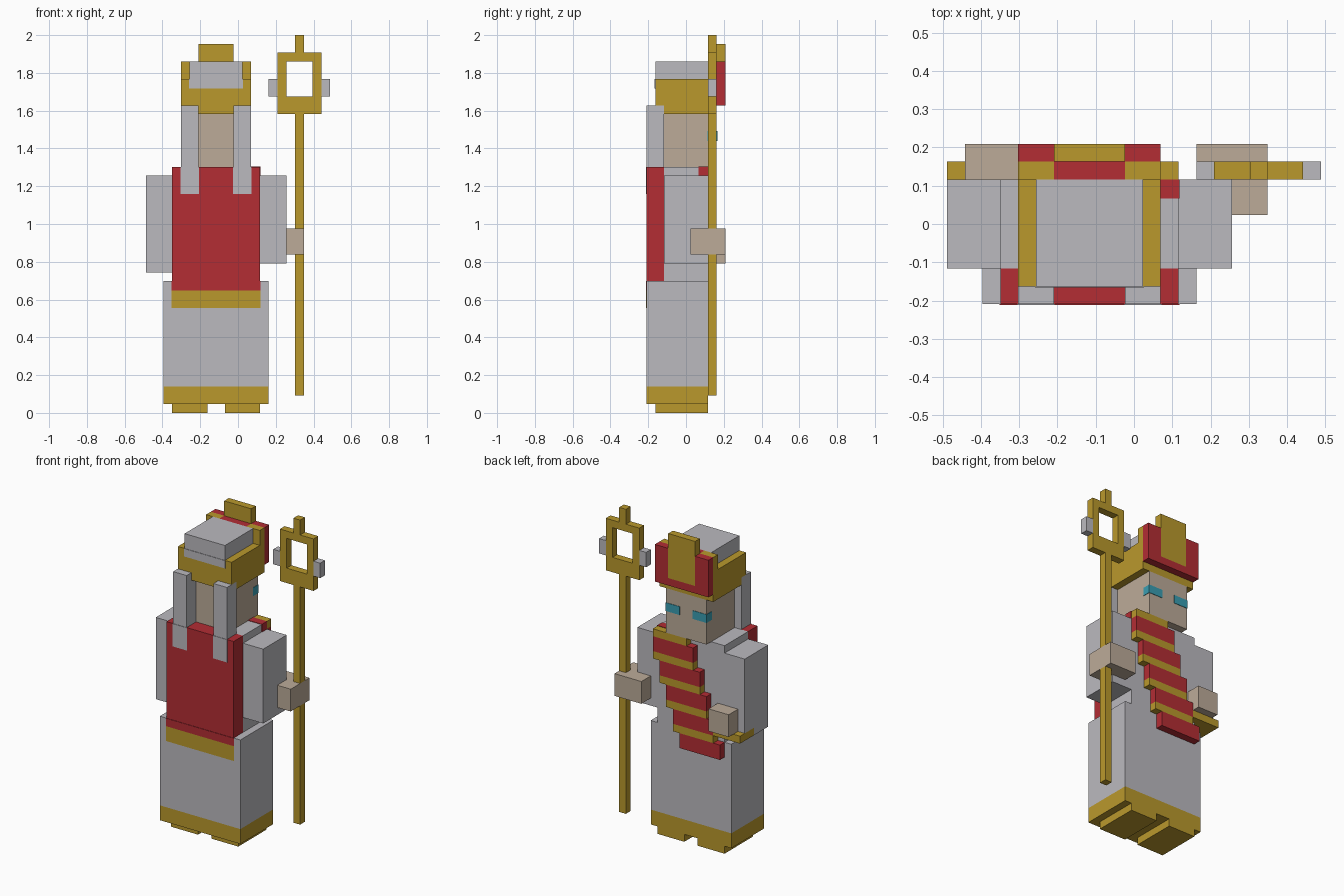
import bpy
import bmesh

cube = bpy.data.objects.get("Cube")
if cube:
    bpy.data.objects.remove(cube, do_unlink=True)

# One block is 1/43 of the height; parts are placed on the block grid
UNIT = 2 / 43
ORIGIN = (10.5, 4.5, 0)
MIDLINE = 8      # symmetry line of the figure, in blocks
PAINT = 0.06     # how far painted plates stand proud, in blocks


def make_material(name, rgb):
    linear = [((c / 255 + 0.055) / 1.055) ** 2.4 for c in rgb]
    mat = bpy.data.materials.new(name)
    mat.use_nodes = True
    mat.diffuse_color = (*linear, 1)
    shader = next(n for n in mat.node_tree.nodes if n.type == 'BSDF_PRINCIPLED')
    shader.inputs["Base Color"].default_value = (*linear, 1)
    shader.inputs["Roughness"].default_value = 0.9
    return mat


cloth = make_material("pale grey cloth", (187, 186, 191))
gold = make_material("gold", (186, 153, 44))
red = make_material("red cloth", (179, 45, 52))
skin = make_material("skin", (188, 171, 153))
teal = make_material("teal eyes", (58, 158, 178))


def box(name, mat, x, y, z, grow=0):
    """Box given by its block ranges along each axis."""
    bm = bmesh.new()
    bmesh.ops.create_cube(bm, size=1)
    for v in bm.verts:
        for axis, (low, high) in enumerate((x, y, z)):
            value = high + grow if v.co[axis] > 0 else low - grow
            v.co[axis] = (value - ORIGIN[axis]) * UNIT
    mesh = bpy.data.meshes.new(name)
    bm.to_mesh(mesh)
    bm.free()
    mesh.materials.append(mat)
    obj = bpy.data.objects.new(name, mesh)
    bpy.context.collection.objects.link(obj)
    return obj


def pair(name, mat, x, y, z, grow=0):
    """Box on the right side and its mirror on the left."""
    box("right_" + name, mat, x, y, z, grow)
    flipped = (2 * MIDLINE - x[1], 2 * MIDLINE - x[0])
    box("left_" + name, mat, flipped, y, z, grow)


# Robe and feet
pair("foot", gold, (3, 7), (1, 7), (0, 1))
box("robe_hem", gold, (2, 14), (0, 7), (1, 3))
box("robe_skirt", cloth, (2, 14), (0, 7), (3, 15))
box("torso", cloth, (3, 13), (2, 7), (15, 28))

# Cape with its painted lower edge
box("cape", red, (3, 13), (0, 2), (15, 28))
box("cape_lower", red, (3, 13), (0, 1), (14, 15 - PAINT), PAINT)
box("cape_trim", gold, (3, 13), (0, 1), (12, 14 - 2 * PAINT), PAINT)

# Right arm with gold cuff
box("right_sleeve", cloth, (0, 3), (2, 7), (17, 27))
box("right_sleeve_end", cloth, (0, 3), (2, 5), (16, 17))
box("right_cuff", gold, (0, 4), (5, 8), (16, 17))
box("right_hand", skin, (1, 4), (7, 9), (17, 20))

# Left arm gripping the staff
box("left_sleeve", cloth, (13, 16), (2, 7), (17, 27))
box("left_hand", skin, (14, 18), (7, 9), (18, 21))
box("left_thumb", skin, (16, 18), (5, 7), (18, 21))

# Diagonal sash: red steps, each with a gold stripe along its bottom
box("sash_end", red, (3, 9), (7, 8), (13, 15))
for step in range(4):
    span, base = (4 + step, 10 + step), 15 + 3 * step
    box("sash_stripe", gold, span, (7, 8), (base, base + 1))
    box("sash_step", red, span, (7, 8), (base + 1, base + 3))
box("sash_top", gold, (8, 13), (7, 8), (27, 28))
box("sash_shoulder", red, (8, 13), (6, 7 - PAINT), (27, 28), PAINT)

# Head, with eyes that wrap around the corners of the face
box("head", skin, (5, 11), (2, 8), (28, 34))
pair("eye", teal, (5, 7), (7, 8), (31, 32), PAINT)

# Headband, cap and hanging bands
box("crown_brim", gold, (4, 12), (2, 8), (34, 35))
box("crown_brim_rear", gold, (6, 10), (1, 2), (34, 35))
box("crown_band", gold, (4, 12), (1, 8), (35, 38))
box("cap", cloth, (5, 11), (1, 7), (38, 40))
box("cap_edge", cloth, (5, 11), (1, 2), (37, 38 - PAINT), PAINT)
pair("hanging_band", cloth, (4, 6), (0, 2), (28, 35))
pair("hanging_band_tip", cloth, (4, 6), (0, 1), (25, 28 - PAINT), PAINT)

# Crown front plate with a raised gold panel
pair("crown_post", gold, (4, 6), (7, 8), (38, 40))
box("crown_lining", red, (6, 10), (7, 8), (38, 40))
pair("crown_wing", red, (4, 6), (8, 9), (35, 40))
box("crown_base", red, (6, 10), (8, 9), (35, 36))
box("crown_panel", gold, (6, 10), (8, 9), (36, 42))

# Staff with a square ring and two side gems
DEPTH = (7, 8)
box("staff_lower", gold, (17, 18), DEPTH, (2, 18))
box("staff_upper", gold, (17, 18), DEPTH, (21, 34))
box("staff_tip", gold, (17, 18), DEPTH, (41, 43))
box("ring_bottom", gold, (15, 20), DEPTH, (34, 36))
box("ring_top", gold, (15, 20), DEPTH, (40, 41))
for left in (15, 19):
    box("ring_side", gold, (left, left + 1), DEPTH, (36, 40))
for left in (14, 20):
    box("staff_gem", cloth, (left, left + 1), DEPTH, (36, 38))
